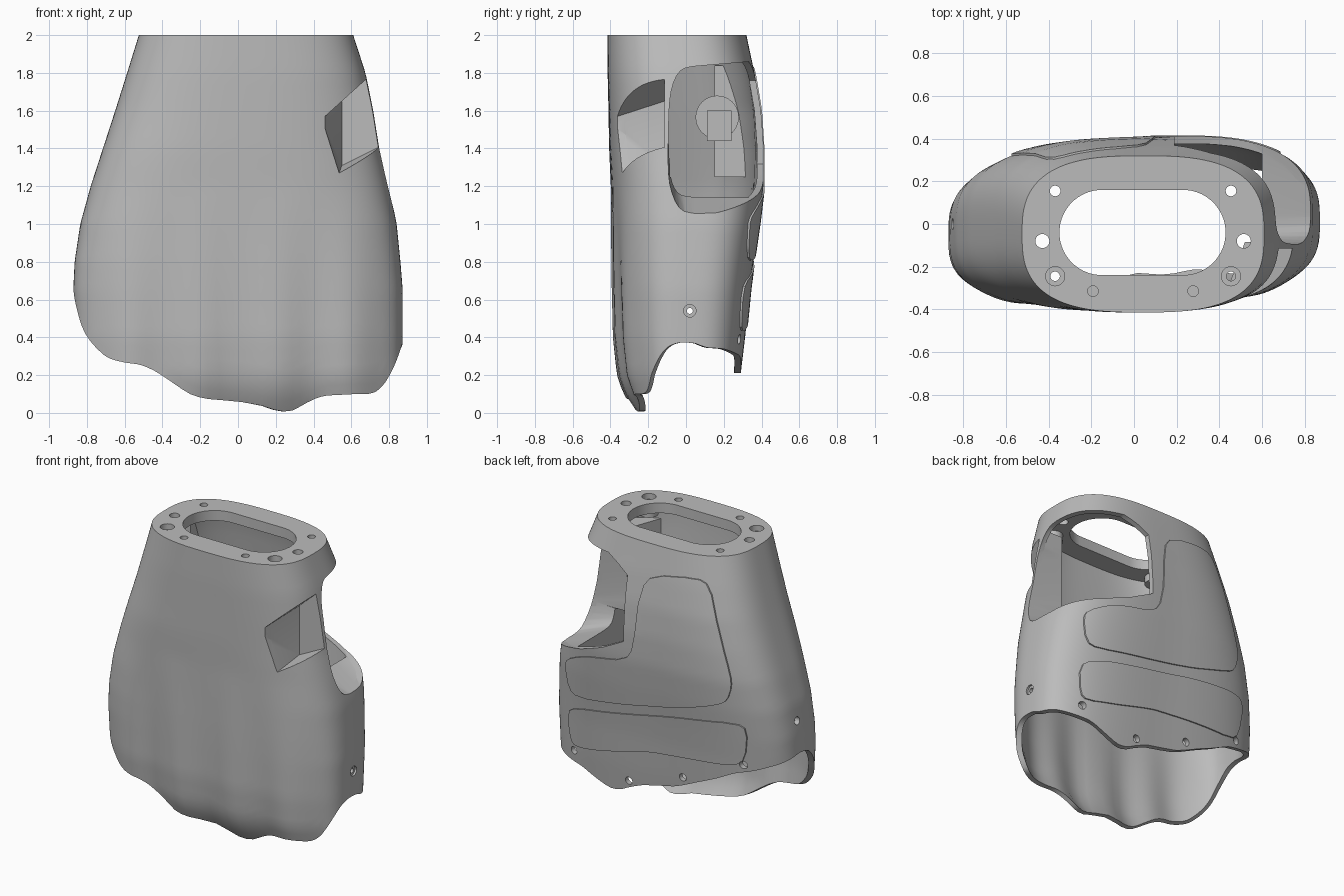
import bpy, bmesh, math
from mathutils import Vector

if "Cube" in bpy.data.objects:
    bpy.data.objects.remove(bpy.data.objects["Cube"])

grey = bpy.data.materials.new("matte grey")
grey.use_nodes = True
grey.diffuse_color = (0.5, 0.5, 0.5, 1)
grey.node_tree.nodes["Principled BSDF"].inputs["Base Color"].default_value = (0.5, 0.5, 0.5, 1)

# Section limits by height: z, x min, x max, y min, y max
SECTIONS = [
    (0, -.82, .86, -.245, .25), (.1, -.83, .865, -.31, .26), (.2, -.84, .87, -.345, .27),
    (.4, -.86, .872, -.37, .295), (.65, -.872, .872, -.38, .32), (.8, -.865, .86, -.385, .34),
    (1, -.835, .84, -.39, .37), (1.2, -.78, .80, -.395, .395), (1.4, -.715, .755, -.405, .4),
    (1.6, -.65, .72, -.41, .39), (1.8, -.587, .675, -.415, .36), (2, -.525, .61, -.415, .32)]

# Scalloped lower rim: angle around the shell (from +x towards the back), height
RIM = [(0, .38), (8, .345), (25, .34), (57, .3), (77, .195), (88, .3), (100, .42), (120, .55),
       (146, .62), (180, .68), (192, .56), (201, .45), (211, .37), (223, .29), (234, .265),
       (243, .255), (251, .2), (257, .13), (263, .07), (270, .07), (277, -.015), (283, .04),
       (289, .09), (306, .1), (317, .1), (324, .13), (332, .2), (342, .29), (350, .35), (360, .38)]
COLS, ROWS = 144, 36


def lookup(table, key):
    for a, b in zip(table, table[1:]):
        if key <= b[0]:
            f = (key - a[0]) / (b[0] - a[0])
            return [p + (q - p) * f for p, q in zip(a, b)][1:]
    return table[-1][1:]


def shell_point(t, z, inset):
    x0, x1, y0, y1 = lookup(SECTIONS, z)
    c, s = math.cos(t), math.sin(t)
    power = .71 - .06 * min(1, (2 - z) / .7)  # boxier lower down
    x = (x0 + x1) / 2 + ((x1 - x0) / 2 - inset) * math.copysign(abs(c) ** power, c)
    y = (y0 + y1) / 2 + ((y1 - y0) / 2 - inset) * math.copysign(abs(s) ** power, s)
    y += (.05 + .02 * s if x > 0 else .025) * x * min(1, (2 - z) / .6)
    if s < 0:  # finger ripples on the front
        y += .018 * s * math.cos(5 * math.pi * (x - .2)) * min(1, max(0, 1.2 - z))
    return Vector((x, y, z))


def finish(name, bm):
    bmesh.ops.recalc_face_normals(bm, faces=bm.faces)
    me = bpy.data.meshes.new(name)
    bm.to_mesh(me)
    bm.free()
    ob = bpy.data.objects.new(name, me)
    bpy.context.collection.objects.link(ob)
    me.materials.append(grey)
    return ob


def loft(bm, inset, top):
    rings = [[] for _ in range(ROWS + 1)]
    for i in range(COLS):
        deg = 360 * i / COLS
        low = max(0, sum(lookup(RIM, (deg + k) % 360)[0] for k in (-3, 0, 3)) / 3)
        for j, ring in enumerate(rings):
            z = low + (top - low) * j / ROWS
            ring.append(bm.verts.new(shell_point(math.radians(deg), z, inset)))
    for a, b in zip(rings, rings[1:]):
        bridge(bm, a, b)
    bm.faces.new(rings[-1])
    return rings[0]


def bridge(bm, a, b):
    for i in range(COLS):
        k = (i + 1) % COLS
        bm.faces.new((a[i], a[k], b[k], b[i]))


def cup(name, outer, inner, top_inner):
    bm = bmesh.new()
    bridge(bm, loft(bm, outer, 2), loft(bm, inner, top_inner))
    return finish(name, bm)


def solid(name, inset):
    bm = bmesh.new()
    low = loft(bm, inset, 1.99)
    mid = bm.verts.new((0, 0, .3))
    for i in range(COLS):
        bm.faces.new((low[i], low[(i + 1) % COLS], mid))
    return finish(name, bm)


def prism(name, pts, axis, lo, hi):
    place = {"x": lambda a, b, d: (d, a, b), "y": lambda a, b, d: (a, d, b),
             "z": lambda a, b, d: (a, b, d)}[axis]
    bm = bmesh.new()
    ends = [[bm.verts.new(place(a, b, d)) for a, b in pts] for d in (lo, hi)]
    for e in ends:
        bm.faces.new(e)
    for i in range(len(pts)):
        k = (i + 1) % len(pts)
        bm.faces.new((ends[0][i], ends[0][k], ends[1][k], ends[1][i]))
    return finish(name, bm)


def hull(name, pts):
    bm = bmesh.new()
    for p in pts:
        bm.verts.new(p)
    res = bmesh.ops.convex_hull(bm, input=bm.verts)
    junk = {g for g in res["geom_interior"] if isinstance(g, bmesh.types.BMVert)}
    bmesh.ops.delete(bm, geom=list(junk), context="VERTS")
    return finish(name, bm)


def rod(name, a, b, axis, lo, hi, r):
    ring = [(a + r * math.cos(math.tau * i / 24), b + r * math.sin(math.tau * i / 24)) for i in range(24)]
    return prism(name, ring, axis, lo, hi)


def rounded(pts, cut=.16):
    for ratio in (cut, .25):
        out = []
        for p, q in zip(pts, pts[1:] + pts[:1]):
            p, q = Vector(p), Vector(q)
            out += [p.lerp(q, ratio), q.lerp(p, ratio)]
        pts = out
    return [tuple(p) for p in pts]


def boolean(ob, tool, op="DIFFERENCE", keep=False):
    mod = ob.modifiers.new("cut", "BOOLEAN")
    mod.operation, mod.object, mod.solver = op, tool, "EXACT"
    bpy.context.view_layer.objects.active = ob
    bpy.ops.object.modifier_apply(modifier=mod.name)
    if not keep:
        bpy.data.objects.remove(tool)


# Hollow shell with a closed top plate
shell = cup("palm_shell", 0, .035, 1.93)
parts = [shell]

# Thumb opening: rounded window that flares into a saddle at its lower lip
start = [(-.02, 1.33), (-.08, 1.5), (-.04, 1.72), (.1, 1.76), (.7, 1.76), (.7, 1.31)]
window = [(.03, 1.23), (-.07, 1.25), (-.09, 1.42), (-.09, 1.72), (-.03, 1.83), (.14, 1.84), (.8, 1.9), (.8, 1.23)]
flare = [(-.09, 1.5), (-.1, 1.2), (-.03, 1.03), (.17, 1.03), (.5, 1.25), (.5, 1.85), (0, 1.8)]
thumb = hull("thumb_cutter", [(x, y, z) for x, ring in ((.19, start), (.36, window), (.66, window), (.9, flare))
                              for y, z in rounded(ring, .2)])

# Deep wedge recess on the front, beside the thumb opening
plan = [(.44, -.42), (.55, -.115), (1, -.115), (1, -.6), (.44, -.6)]
wedge = hull("recess_cutter", [(x, y, 1.56 + .9 * (x - .45)) for x, y in plan]
             + [(max(x, .53), y, 1.3 + .5 * (x - .53)) for x, y in plan])

for tool in (thumb, wedge):
    boolean(shell, tool, keep=True)

# Backing for the recess and for the thumb lip
backing = prism("recess_wall", [(.40, -.41), (.52, -.085), (.8, -.085), (.8, -.6), (.40, -.6)], "z", 1.25, 1.82)
lip = prism("thumb_lip", [(-.2, .98), (.5, .98), (.5, 1.25), (-.2, 1.25)], "x", .6, 1)
for ob in (backing, lip):
    boolean(ob, solid("trim", .001), "INTERSECT")
    boolean(ob, wedge, keep=True)
    boolean(ob, thumb, keep=True)
    parts.append(ob)
for tool in (thumb, wedge):
    bpy.data.objects.remove(tool)

# Long opening in the top plate
ends = [(.23 if math.cos(a) > 0 else -.15, a) for a in [math.radians(-90 + 360 * (i + .5) / 48) for i in range(48)]]
boolean(shell, prism("slot", [(cx + .2 * math.cos(a), -.04 + .2 * math.sin(a)) for cx, a in ends], "z", 1.8, 2.1))

# Bolt holes in the top plate, mirrored about its middle
for side in (-1, 1):
    mid = .0425
    for dx, y, r, low in ((.4125, .155, .025, 1.8), (.4725, -.08, .033, 1.8), (.4125, -.245, .045, 1.96),
                          (.4125, -.245, .022, 1.8), (.235, -.315, .025, 1.965)):
        boolean(shell, rod("drill", mid + side * dx, y, "z", low, 2.1, r))
    boss = rod("bolt_boss", mid + side * .4125, -.245, "z", 1.88, 1.935, .06)
    boolean(boss, rod("drill", mid + side * .4125, -.245, "z", 1.8, 1.95, .022))
    parts.append(boss)

# Raised panels on the back
upper = [(.07, 1.80), (-.38, 1.87), (-.48, 1.55), (-.585, 1.2), (-.54, 1.05), (-.2, .94), (.2, .86),
         (.66, .79), (.70, 1.03), (.5, 1.13), (.12, 1.2)]
lower = [(.70, .70), (.68, .42), (.4, .47), (.1, .55), (-.2, .58), (-.63, .61), (-.67, .93), (-.2, .87), (.15, .80)]
for name, outline in (("upper_back_panel", upper), ("lower_back_panel", lower)):
    panel = cup(name, -.009, .01, 1.95)
    boolean(panel, prism("outline", rounded(outline), "y", .1, .8), "INTERSECT")
    parts.append(panel)

# Screw holes along the lower edge and the sides
for x, z in ((.66, .39), (.23, .3), (-.18, .43), (-.62, .62)):
    for ob in (shell, parts[-1]):
        boolean(ob, rod("drill", x, z, "y", .05, .8, .026))
for r, low in ((.033, .858), (.016, .6)):
    boolean(shell, rod("drill", .02, .54, "x", low, 1, r))
boolean(shell, rod("drill", 0, .89, "x", -1, -.6, .026))

# Small mount on the inner side wall
plate = prism("inner_mount_plate", [(.15, 1.25), (.33, 1.25), (.33, 1.84), (.15, 1.84)], "x", -.7, -.47)
boolean(plate, solid("trim", .025), "INTERSECT")
parts += [plate, rod("inner_mount_disc", .165, 1.565, "x", -.5, -.44, .115),
          prism("inner_mount_block", [(.11, 1.44), (.24, 1.44), (.24, 1.6), (.11, 1.6)], "x", -.5, -.4)]

for ob in parts:
    bpy.ops.object.select_all(action="DESELECT")
    ob.select_set(True)
    bpy.context.view_layer.objects.active = ob
    bpy.ops.object.shade_smooth_by_angle(angle=math.radians(35))
